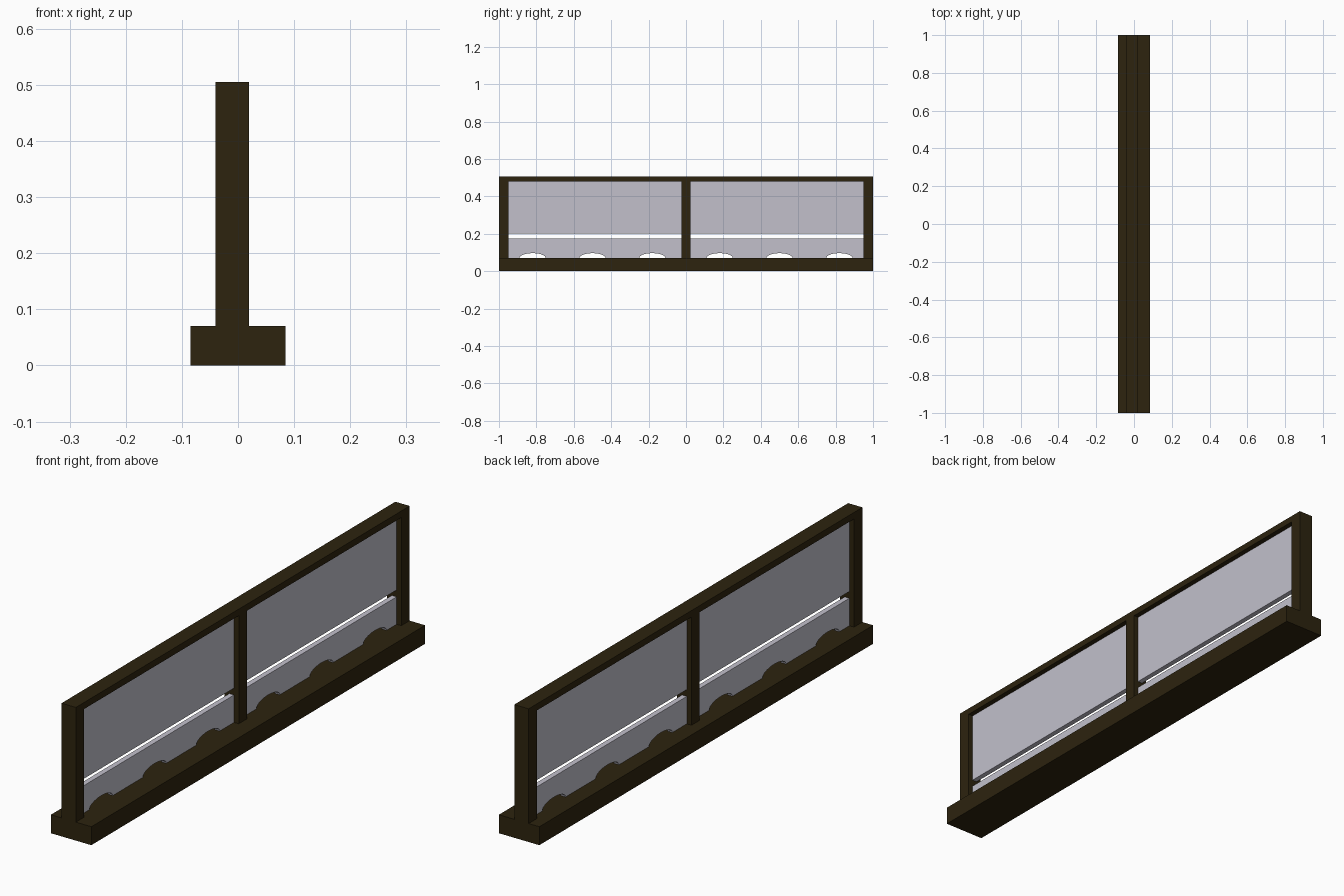
import bpy, bmesh, math

if "Cube" in bpy.data.objects:
    bpy.data.objects.remove(bpy.data.objects["Cube"])


def material(name, color):
    m = bpy.data.materials.new(name)
    m.diffuse_color = color
    m.use_nodes = True
    m.node_tree.nodes["Principled BSDF"].inputs["Base Color"].default_value = m.diffuse_color
    return m


WOOD = material("dark_wood", (0.026, 0.017, 0.0045, 1))
PANE = material("pane", (0.54, 0.53, 0.60, 1))


def prism(name, outline, x0, x1, mat):
    """Extrude a (y, z) outline from x0 to x1."""
    bm = bmesh.new()
    face = bm.faces.new([bm.verts.new((x0, y, z)) for y, z in outline])
    ext = bmesh.ops.extrude_face_region(bm, geom=[face])
    verts = [g for g in ext["geom"] if isinstance(g, bmesh.types.BMVert)]
    bmesh.ops.translate(bm, verts=verts, vec=(x1 - x0, 0, 0))
    bmesh.ops.recalc_face_normals(bm, faces=bm.faces)
    me = bpy.data.meshes.new(name)
    bm.to_mesh(me)
    bm.free()
    ob = bpy.data.objects.new(name, me)
    me.materials.append(mat)
    bpy.context.collection.objects.link(ob)
    return ob


def box(name, x, y, z, mat):
    return prism(name, [(y[0], z[0]), (y[1], z[0]), (y[1], z[1]), (y[0], z[1])],
                 x[0], x[1], mat)


FRAME_X = (-0.04, 0.02)
PANE_X = (-0.02, 0.0)
BASE_TOP, RAIL_BOTTOM, TOP = 0.07, 0.48, 0.505

# Base plinth and frame
box("base", (-0.085, 0.085), (-1, 1), (0, BASE_TOP), WOOD)
box("top_rail", FRAME_X, (-1, 1), (RAIL_BOTTOM, TOP), WOOD)
for name, y0, y1 in (("front_post", -1, -0.95), ("middle_post", -0.024, 0.024),
                     ("back_post", 0.95, 1)):
    box(name, FRAME_X, (y0, y1), (BASE_TOP, RAIL_BOTTOM), WOOD)

# Two panes, each split by a slot, with three low arches along the bottom
for label, y0, y1, centres in (("front", -0.95, -0.024, (-0.82, -0.5, -0.18)),
                               ("back", 0.024, 0.95, (0.18, 0.5, 0.82))):
    box(label + "_upper_pane", PANE_X, (y0, y1), (0.2, RAIL_BOTTOM), PANE)
    outline = [(y0, BASE_TOP)]
    for c in centres:
        for i in range(21):
            a = math.pi * (1 - i / 20)
            outline.append((c + 0.07 * math.cos(a), BASE_TOP + 0.026 * math.sin(a)))
    outline += [(y1, BASE_TOP), (y1, 0.174), (y0, 0.174)]
    prism(label + "_lower_pane", outline, PANE_X[0], PANE_X[1], PANE)
